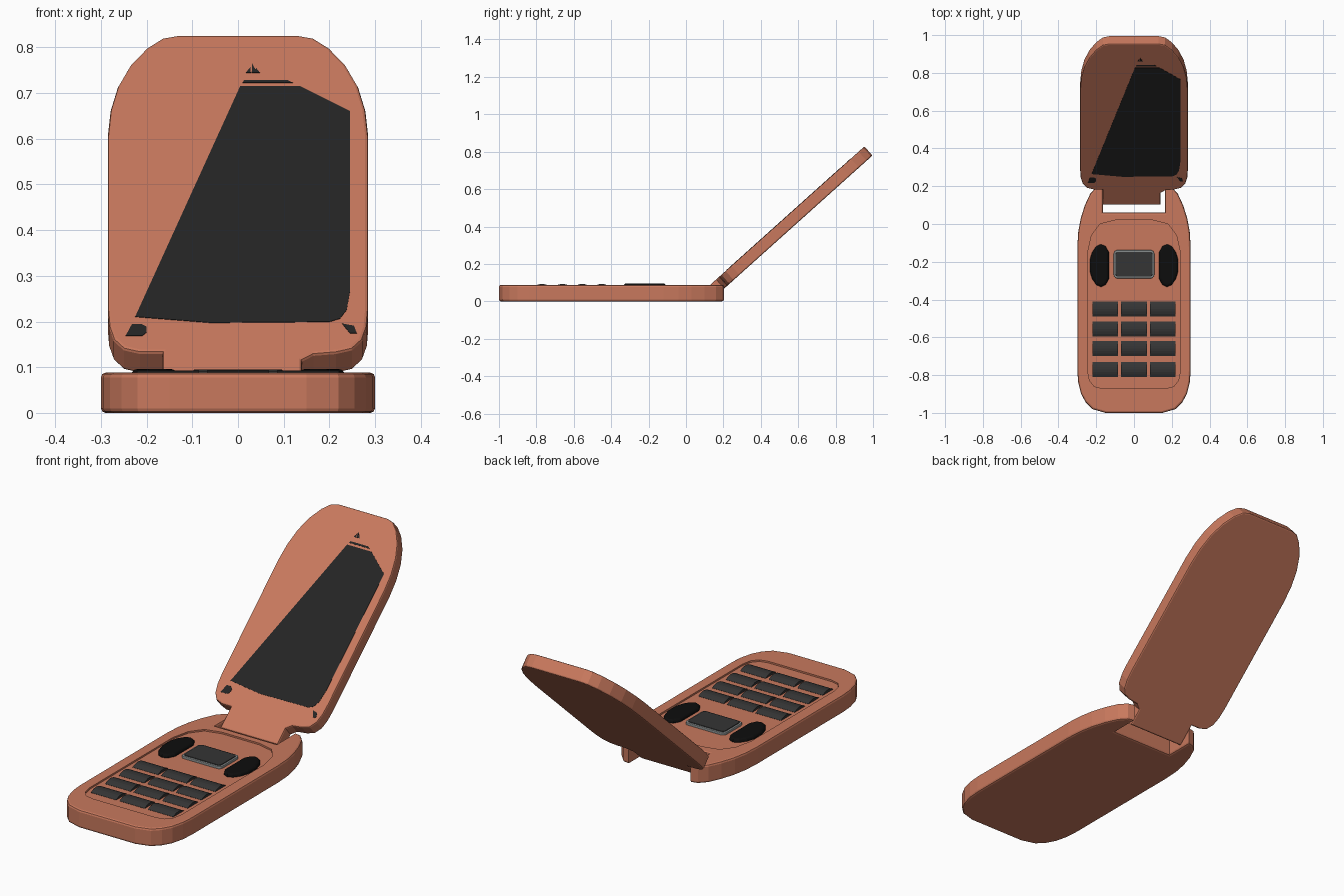
import bpy, bmesh
from math import sin, cos, pi, radians
from mathutils import Matrix, Vector

if "Cube" in bpy.data.objects:
    bpy.data.objects.remove(bpy.data.objects["Cube"])


def material(name, rgb):
    m = bpy.data.materials.new(name)
    m.diffuse_color = (*rgb, 1)
    m.use_nodes = True
    m.node_tree.nodes["Principled BSDF"].inputs["Base Color"].default_value = m.diffuse_color
    return m


SHELL = material("copper_shell", (0.58, 0.19, 0.11))
DARK = material("dark_glass", (0.018, 0.018, 0.018))
KEY = material("key_grey", (0.035, 0.035, 0.035))
BLACK = material("soft_black", (0.004, 0.004, 0.004))
RIM = material("rim_grey", (0.25, 0.27, 0.27))


def mirror(half):
    """Close an outline given its right half, listed bottom to top."""
    return half + [(-x, y) for x, y in reversed(half)]


def rounded(cx, cy, w, h, r, n=4):
    """Rounded rectangle outline."""
    pts = []
    for k, (sx, sy) in enumerate([(1, 1), (-1, 1), (-1, -1), (1, -1)]):
        for i in range(n + 1):
            a = (k + i / n) * pi / 2
            pts.append((cx + sx * (w / 2 - r) + r * cos(a),
                        cy + sy * (h / 2 - r) + r * sin(a)))
    return pts


def prism(name, pts, z0, z1, mat, bevel=0, segments=2, matrix=Matrix(), bottom=True):
    """Extrude an outline from z0 to z1 and soften its rims."""
    bm = bmesh.new()
    face = bm.faces.new([bm.verts.new((x, y, z0)) for x, y in pts])
    ext = bmesh.ops.extrude_face_region(bm, geom=[face], use_keep_orig=True)["geom"]
    bmesh.ops.translate(bm, vec=(0, 0, z1 - z0),
                        verts=[v for v in ext if isinstance(v, bmesh.types.BMVert)])
    bmesh.ops.recalc_face_normals(bm, faces=bm.faces)
    if bevel:
        levels = (z0, z1) if bottom else (z1,)
        rims = [e for e in bm.edges
                if any(all(abs(v.co.z - z) < 1e-5 for v in e.verts) for z in levels)]
        bmesh.ops.bevel(bm, geom=rims, offset=bevel, segments=segments,
                        profile=0.5, affect='EDGES')
    me = bpy.data.meshes.new(name)
    bm.to_mesh(me)
    bm.free()
    me.materials.append(mat)
    ob = bpy.data.objects.new(name, me)
    ob.matrix_world = matrix
    bpy.context.collection.objects.link(ob)
    return ob


# Lower body, with the hinge notch cut into its rear edge
base = prism("base_body", mirror([
    (0.15, -1), (0.22, -0.98), (0.255, -0.945), (0.28, -0.9), (0.295, -0.84), (0.3, -0.78),
    (0.3, -0.12), (0.295, -0.04), (0.282, 0.03), (0.26, 0.1), (0.232, 0.16),
    (0.2, 0.195), (0.165, 0.203), (0.165, 0.06)]), 0, 0.088, SHELL, 0.01)

# Shallow keypad recess
cutter = prism("keypad_recess_cutter", mirror([
    (0.17, -0.87), (0.21, -0.86), (0.235, -0.83), (0.245, -0.78), (0.245, -0.15),
    (0.225, -0.06), (0.18, 0), (0.1, 0.02)]), 0.08, 0.15, SHELL)
cutter.hide_render = True
cutter.display_type = 'WIRE'
cut = base.modifiers.new("keypad_recess", 'BOOLEAN')
cut.operation = 'DIFFERENCE'
cut.object = cutter

# Number keys: arched profile in (y, z), swept across x
arch = [(-0.04, 0)] + [(0.04 * t, 0.021 + 0.012 * (1 - t * t)) for t in
                       (-1, -0.66, -0.33, 0, 0.33, 0.66, 1)] + [(0.04, 0)]
for row, y in enumerate((-0.45, -0.555, -0.66, -0.77)):
    for col, x in enumerate((-0.153, 0, 0.153)):
        axes = Matrix(((0, 0, 1, x), (1, 0, 0, y), (0, 1, 0, 0.06), (0, 0, 0, 1)))
        prism(f"number_key_{row}_{col}", arch, -0.068, 0.068, KEY, matrix=axes)

# Centre pad with its rim, and the two side buttons
prism("centre_pad_rim", rounded(0, -0.213, 0.215, 0.15, 0.02), 0.06, 0.091, RIM, 0.004, bottom=False)
prism("centre_pad", rounded(0, -0.213, 0.197, 0.132, 0.016), 0.06, 0.095, KEY, 0.003, bottom=False)
side_half = [(0.133, -0.29), (0.15, -0.322), (0.175, -0.333), (0.2, -0.322), (0.222, -0.29),
             (0.234, -0.25)]
side = side_half + [(x, -0.44 - y) for x, y in reversed(side_half)]
for label, s in (("left", -1), ("right", 1)):
    prism(f"{label}_side_button", [(s * x, y) for x, y in side], 0.06, 0.096, BLACK,
          0.014, 4, bottom=False)

# Lid frame: local x across, y up the lid, z out of its inner face
tilt = radians(41.9)
lid = Matrix.Translation((0, 0.1, 0.062)) @ Matrix.Rotation(tilt, 4, 'X')


def on_lid(pts):
    """Convert front-view (x, z) readings to lid coordinates."""
    return [(x, (z - 0.062) / sin(tilt)) for x, z in pts]


upper = [(0.215, 0.134), (0.25, 0.142), (0.272, 0.162), (0.282, 0.19), (0.285, 0.225),
         (0.285, 0.61), (0.279, 0.665), (0.263, 0.717), (0.236, 0.763), (0.2, 0.8),
         (0.165, 0.822), (0.13, 0.828)]
prism("lid", on_lid([(-0.165, 0.062), (0.14, 0.062), (0.14, 0.117), (0.165, 0.13)] + upper
                    + [(-x, z) for x, z in reversed(upper)] + [(-0.165, 0.134)]),
      -0.065, 0, SHELL, 0.007, matrix=lid)

# Dark screen glass, the strip above it, corner pads and earpiece openings
inlays = {
    "screen": [(-0.225, 0.21), (-0.06, 0.197), (0.2, 0.199), (0.223, 0.206), (0.238, 0.225),
               (0.245, 0.265), (0.245, 0.66), (0.135, 0.715), (0.005, 0.715)],
    "screen_top_strip": [(0.01, 0.722), (0.12, 0.722), (0.108, 0.728), (0.013, 0.728)],
    "left_corner_pad": [(-0.246, 0.168), (-0.21, 0.168), (-0.2, 0.176), (-0.2, 0.188),
                        (-0.212, 0.194), (-0.232, 0.194)],
    "right_corner_pad": [(0.228, 0.195), (0.245, 0.174), (0.26, 0.174), (0.254, 0.19)],
    "earpiece_slot_a": [(0.017, 0.744), (0.028, 0.744), (0.027, 0.756)],
    "earpiece_slot_b": [(0.03, 0.744), (0.042, 0.744), (0.031, 0.764)],
    "earpiece_slot_c": [(0.036, 0.745), (0.048, 0.744), (0.04, 0.754)],
}
for name, pts in inlays.items():
    prism(name, on_lid(pts), -0.004, 0.0012, DARK, matrix=lid)
